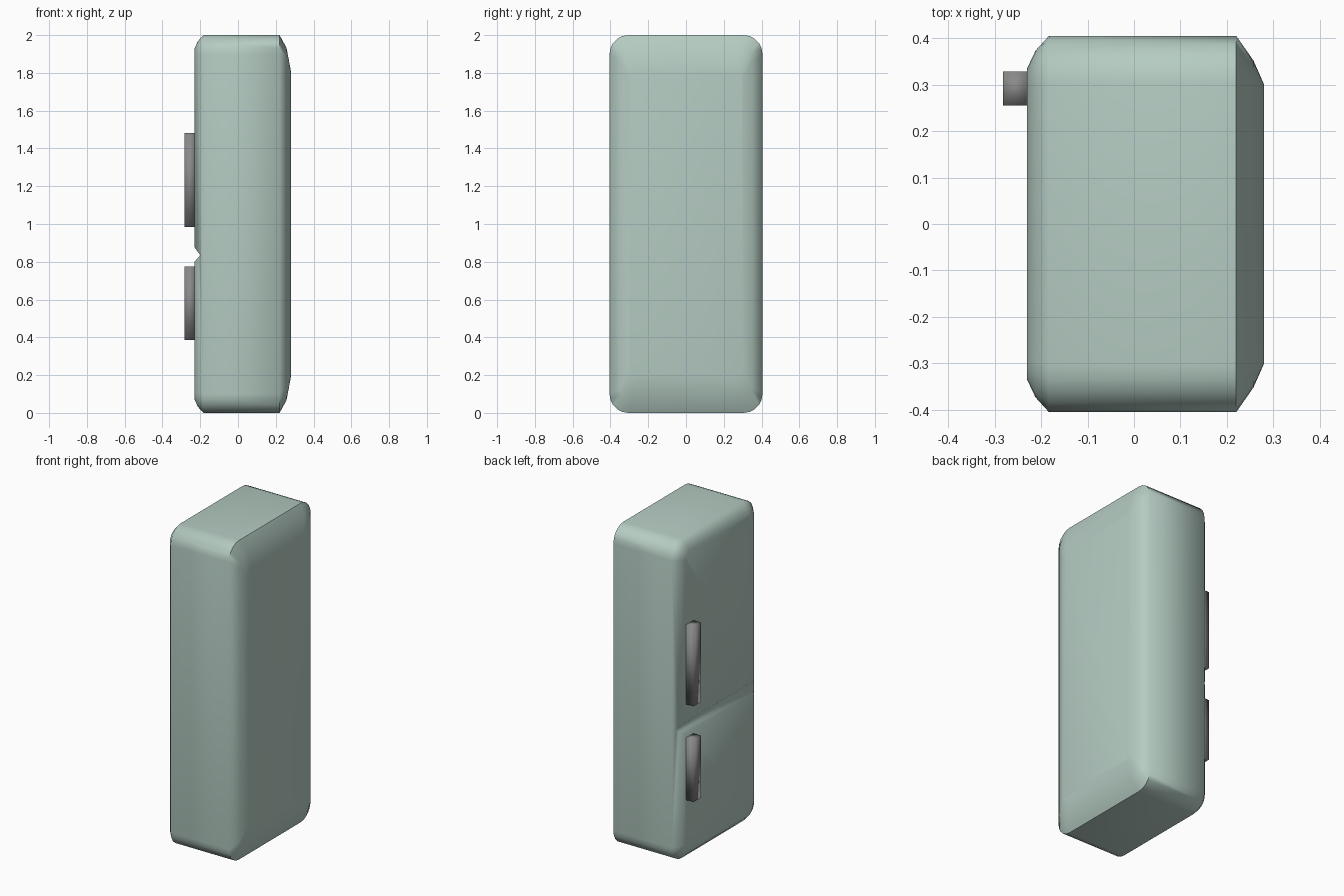
import bpy, bmesh, math

if "Cube" in bpy.data.objects:
    bpy.data.objects.remove(bpy.data.objects["Cube"])


def ring(bm, x, hy, hz, r, steps=5):
    """Rounded rectangle of verts in the YZ plane, centred on z = 1."""
    verts = []
    for i, (sy, sz) in enumerate([(1, 1), (-1, 1), (-1, -1), (1, -1)]):
        for k in range(steps + 1):
            a = math.pi / 2 * (i + k / steps)
            verts.append(bm.verts.new((x, sy * (hy - r) + r * math.cos(a),
                                       1 + sz * (hz - r) + r * math.sin(a))))
    return verts


def finish(bm, name):
    bmesh.ops.recalc_face_normals(bm, faces=bm.faces)
    me = bpy.data.meshes.new(name)
    bm.to_mesh(me)
    bm.free()
    ob = bpy.data.objects.new(name, me)
    bpy.context.collection.objects.link(ob)
    return ob


def box(name, x0, x1, y0, y1, z0, z1):
    bm = bmesh.new()
    bmesh.ops.create_cube(bm, size=1)
    for v in bm.verts:
        v.co = (x0 if v.co.x < 0 else x1, y0 if v.co.y < 0 else y1,
                z0 if v.co.z < 0 else z1)
    return finish(bm, name)


# Cabinet: rounded sections lofted from the door side (-x) to the rear (+x)
bm = bmesh.new()
sections = [(-0.23, 0.335, 0.93, 0.04), (-0.212, 0.373, 0.968, 0.075),
            (-0.183, 0.405, 1.0, 0.1), (0.22, 0.405, 1.0, 0.1),
            (0.257, 0.352, 0.932, 0.07), (0.28, 0.3, 0.81, 0.04)]
rings = [ring(bm, *s) for s in sections]
for a, b in zip(rings, rings[1:]):
    for i in range(len(a)):
        j = (i + 1) % len(a)
        bm.faces.new((a[i], a[j], b[j], b[i]))
bm.faces.new(rings[0])
bm.faces.new(rings[-1])
cabinet = finish(bm, "fridge_cabinet")

# V-shaped groove between the two doors
bm = bmesh.new()
profile = [(-0.26, 0.917), (-0.2, 0.835), (-0.26, 0.765)]
ends = [[bm.verts.new((x, y, z)) for x, z in profile] for y in (-0.5, 0.5)]
for e in ends:
    bm.faces.new(e)
for i in range(3):
    j = (i + 1) % 3
    bm.faces.new((ends[0][i], ends[0][j], ends[1][j], ends[1][i]))
cutter = finish(bm, "groove_cutter")
cut = cabinet.modifiers.new("door_groove", 'BOOLEAN')
cut.operation = 'DIFFERENCE'
cut.solver = 'EXACT'
cut.object = cutter
bpy.context.view_layer.objects.active = cabinet
cabinet.select_set(True)
bpy.ops.object.modifier_apply(modifier=cut.name)
bpy.data.objects.remove(cutter)
bpy.ops.object.shade_smooth_by_angle(angle=math.radians(60))

paint = bpy.data.materials.new("mint_enamel")
paint.diffuse_color = (0.46, 0.60, 0.54, 1)
paint.use_nodes = True
paint.node_tree.nodes["Principled BSDF"].inputs["Base Color"].default_value = paint.diffuse_color
cabinet.data.materials.clear()
cabinet.data.materials.append(paint)

# Door handles
metal = bpy.data.materials.new("dark_metal")
metal.diffuse_color = (0.25, 0.25, 0.25, 1)
metal.use_nodes = True
metal.node_tree.nodes["Principled BSDF"].inputs["Base Color"].default_value = metal.diffuse_color
for name, z0, z1 in (("upper_handle", 0.985, 1.483), ("lower_handle", 0.385, 0.775)):
    handle = box(name, -0.282, -0.225, 0.255, 0.328, z0, z1)
    handle.data.shade_smooth()
    handle.data.materials.append(metal)
